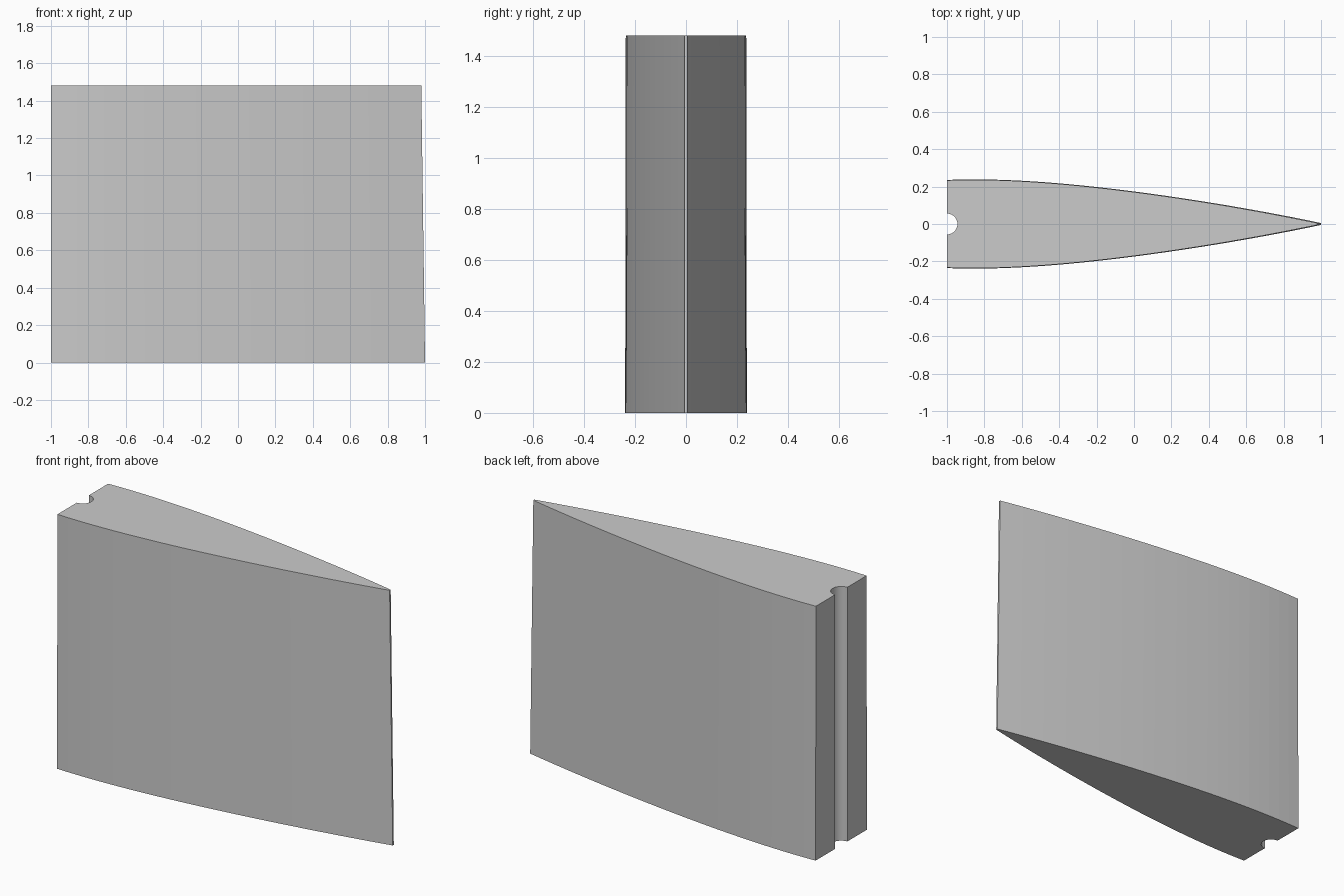
import bpy
import bmesh
import math

cube = bpy.data.objects.get("Cube")
if cube:
    bpy.data.objects.remove(cube, do_unlink=True)

HEIGHT = 1.48
CHORD = 2.65        # full foil chord, cut off ahead of x = -1
THICKNESS = 0.477
TIP_SCALE = 0.99    # slight taper towards the top
GROOVE_R = 0.056
STEPS = 28
ARC_STEPS = 16


def half_thickness(x):
    """Classic four-digit foil thickness with an open trailing edge."""
    s = 1 - (1 - x) / CHORD
    return 5 * THICKNESS * (0.2969 * math.sqrt(s) - 0.126 * s - 0.3516 * s**2
                            + 0.2843 * s**3 - 0.1015 * s**4)


# Foil outline, anticlockwise from the front corner of the cut face
stations = [-1 + 2 * i / STEPS for i in range(STEPS + 1)]
skin = [(x, -half_thickness(x)) for x in stations]
skin += [(x, half_thickness(x)) for x in reversed(stations)]

# Half-round rod groove in the cut face, kept the same size at both ends
groove = []
for i in range(ARC_STEPS + 1):
    a = math.pi / 2 - math.pi * i / ARC_STEPS
    groove.append((-1 + GROOVE_R * math.cos(a), GROOVE_R * math.sin(a)))


def section(bm, z, scale):
    pts = [(-1 + (x + 1) * scale, y * scale) for x, y in skin] + groove
    return [bm.verts.new((x, y, z)) for x, y in pts]


# Loft the two sections and cap them
bm = bmesh.new()
low = section(bm, 0, 1)
high = section(bm, HEIGHT, TIP_SCALE)
for i in range(len(low)):
    j = (i + 1) % len(low)
    bm.faces.new((low[i], low[j], high[j], high[i]))
bm.faces.new(list(reversed(low)))
bm.faces.new(high)
bmesh.ops.recalc_face_normals(bm, faces=bm.faces[:])

mesh = bpy.data.meshes.new("foil_section")
bm.to_mesh(mesh)
bm.free()
foil = bpy.data.objects.new("foil_section", mesh)
bpy.context.collection.objects.link(foil)

# Plain grey material
GREY = (0.6, 0.6, 0.6, 1)
mat = bpy.data.materials.new("light_grey")
mat.use_nodes = True
mat.diffuse_color = GREY
mat.node_tree.nodes["Principled BSDF"].inputs["Base Color"].default_value = GREY
mesh.materials.append(mat)
